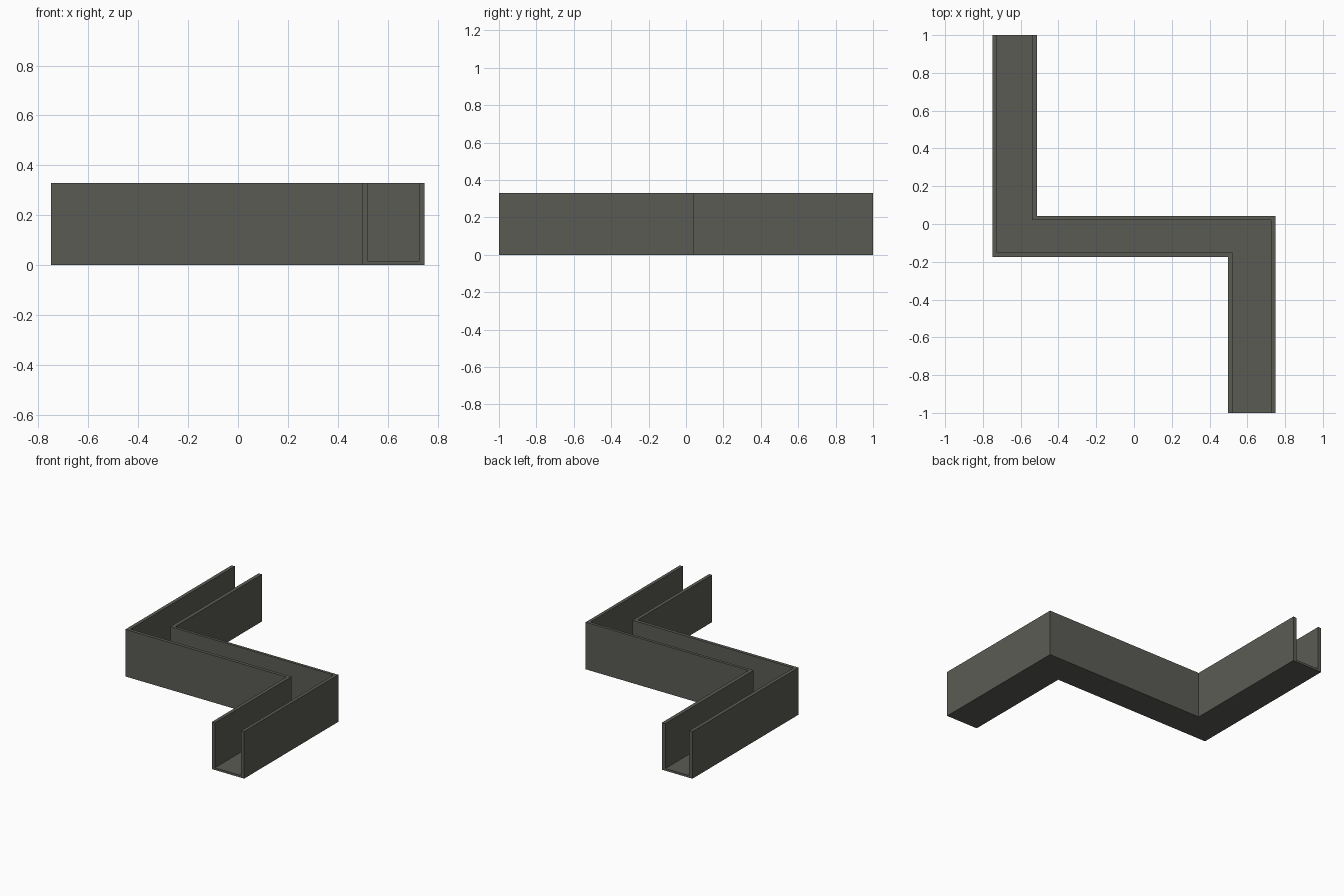
import bpy, bmesh

if "Cube" in bpy.data.objects:
    bpy.data.objects.remove(bpy.data.objects["Cube"])

# One warm dark grey for the whole channel
grey = bpy.data.materials.new("warm dark grey")
grey.diffuse_color = (0.105, 0.105, 0.090, 1.0)
grey.use_nodes = True
grey.node_tree.nodes["Principled BSDF"].inputs["Base Color"].default_value = grey.diffuse_color

HEIGHT, FLOOR = 0.33, 0.015

# Wall lines across the channel: front-left wall outer/inner, back-right wall inner/outer
back_arm_x = (-0.75, -0.725, -0.54, -0.514)
cross_arm_y = (-0.175, -0.152, 0.022, 0.042)
front_arm_x = (0.497, 0.521, 0.725, 0.748)

# Mitred stations along the Z-shaped path: back end, two corners, front end
stations = [
    [(x, 1.0) for x in back_arm_x],
    list(zip(back_arm_x, cross_arm_y)),
    list(zip(front_arm_x, cross_arm_y)),
    [(x, -1.0) for x in front_arm_x],
]

# U-shaped section: (wall line index, height)
section = [(0, 0), (0, HEIGHT), (1, HEIGHT), (1, FLOOR),
           (2, FLOOR), (2, HEIGHT), (3, HEIGHT), (3, 0)]

bm = bmesh.new()
rings = [[bm.verts.new((*pts[i], z)) for i, z in section] for pts in stations]

# Sides, rims, floor and underside
n = len(section)
for a, b in zip(rings, rings[1:]):
    for k in range(n):
        m = (k + 1) % n
        bm.faces.new((a[k], a[m], b[m], b[k]))

# End caps: two wall ends and a floor end each
for r in (rings[0], rings[-1]):
    bm.faces.new((r[0], r[1], r[2], r[3]))
    bm.faces.new((r[0], r[3], r[4], r[7]))
    bm.faces.new((r[4], r[5], r[6], r[7]))

bmesh.ops.recalc_face_normals(bm, faces=bm.faces)
mesh = bpy.data.meshes.new("zigzag_channel")
bm.to_mesh(mesh)
bm.free()
mesh.materials.append(grey)
bpy.context.collection.objects.link(bpy.data.objects.new("zigzag_channel", mesh))
